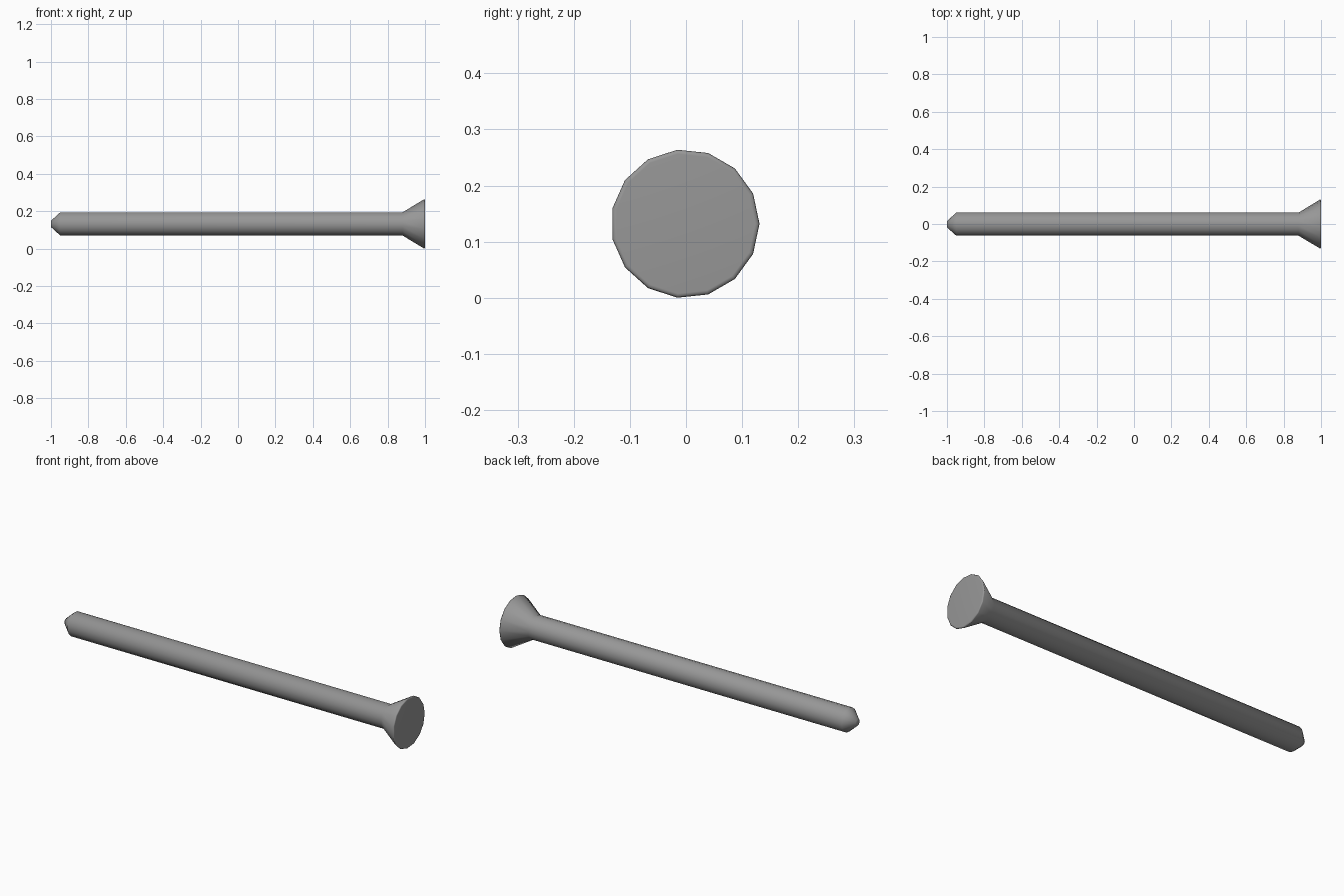
import bpy, bmesh, math

if "Cube" in bpy.data.objects:
    bpy.data.objects.remove(bpy.data.objects["Cube"])

SIDES = 15
CENTRE_Y, CENTRE_Z = -0.0015, 0.132

# Lathe profile along x: (x, radius), from blunt tip to head with a soft rim
profile = [(-1.0, 0.017), (-0.95, 0.0625), (0.88, 0.0625),
           (0.995, 0.1325), (0.9995, 0.130), (1.0, 0.125)]

bm = bmesh.new()
rings = []
for x, r in profile:
    rings.append([bm.verts.new((x,
                                CENTRE_Y + r * math.cos(math.tau * i / SIDES),
                                CENTRE_Z + r * math.sin(math.tau * i / SIDES)))
                  for i in range(SIDES)])

# Side walls
for a, b in zip(rings, rings[1:]):
    for i in range(SIDES):
        j = (i + 1) % SIDES
        bm.faces.new((a[i], a[j], b[j], b[i]))

# Tip and flat head caps
bm.faces.new(rings[0])
bm.faces.new(rings[-1])
bmesh.ops.recalc_face_normals(bm, faces=bm.faces[:])

mesh = bpy.data.meshes.new("nail")
bm.to_mesh(mesh)
bm.free()
nail = bpy.data.objects.new("nail", mesh)
bpy.context.collection.objects.link(nail)

# Dark steel colour
steel = bpy.data.materials.new("dark_steel")
steel.diffuse_color = (0.31, 0.31, 0.31, 1.0)
steel.use_nodes = True
steel.node_tree.nodes["Principled BSDF"].inputs["Base Color"].default_value = steel.diffuse_color
mesh.materials.append(steel)

# Smooth sides, shoulder and rim
bpy.context.view_layer.objects.active = nail
nail.select_set(True)
bpy.ops.object.shade_smooth_by_angle(angle=math.radians(65))
